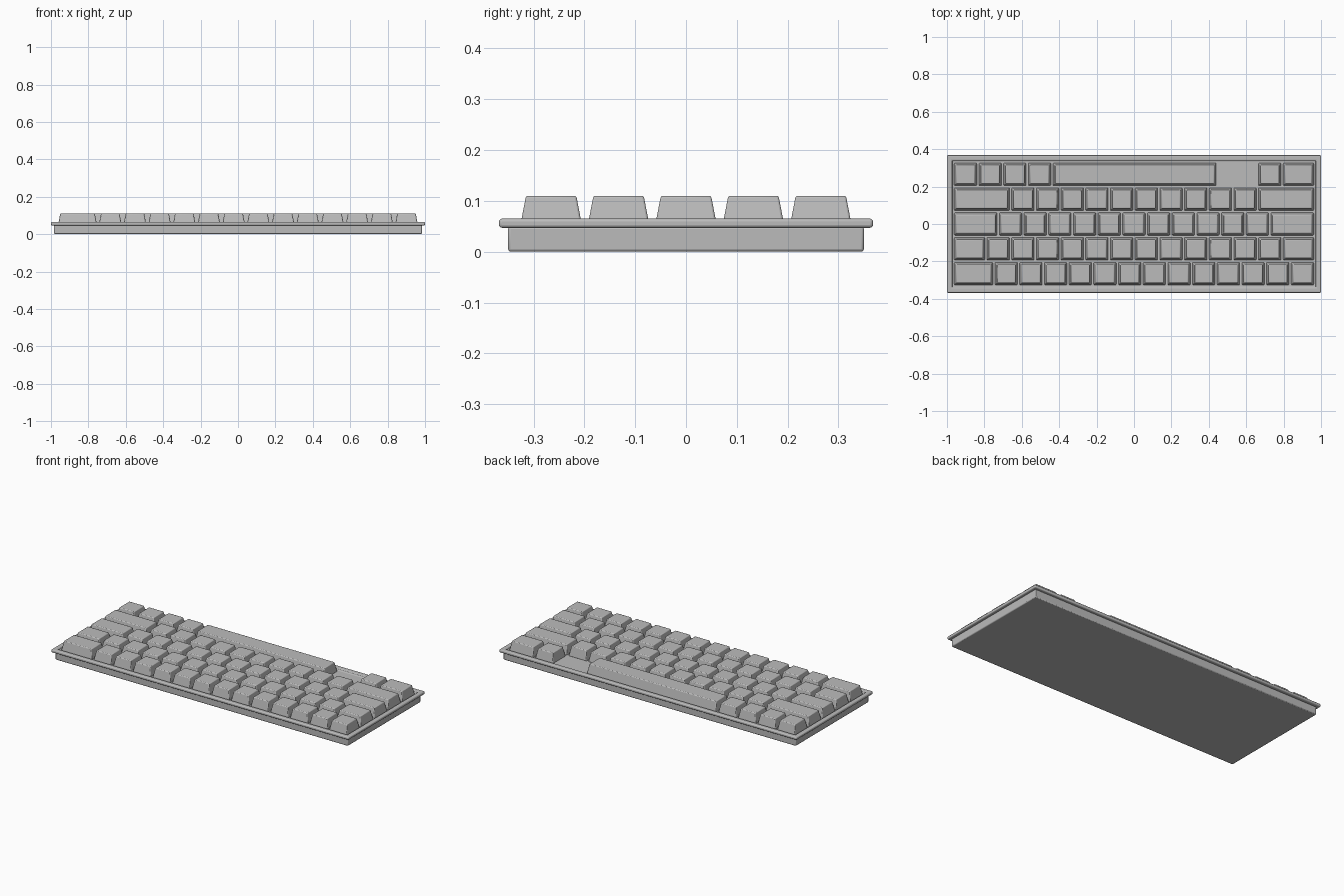
import bpy
import bmesh
from math import radians

cube = bpy.data.objects.get("Cube")
if cube:
    bpy.data.objects.remove(cube)

UNIT = 0.132          # key pitch
GAP = 0.014           # space between neighbouring keys
PLATE_Z = 0.052
KEY_TOP = 0.11
TAPER = 0.0095        # how far each key side leans in

grey = bpy.data.materials.new("plain grey")
grey.use_nodes = True
grey.diffuse_color = (0.5, 0.5, 0.5, 1)
grey.node_tree.nodes["Principled BSDF"].inputs["Base Color"].default_value = (0.5, 0.5, 0.5, 1)


def loft(name, sections, bevel, location=(0, 0, 0), segments=2):
    """Closed solid through stacked rectangles (half x, half y, z)."""
    bm = bmesh.new()
    rings = []
    for hx, hy, z in sections:
        corners = ((-hx, -hy), (hx, -hy), (hx, hy), (-hx, hy))
        rings.append([bm.verts.new((x, y, z)) for x, y in corners])
    bm.faces.new(rings[0][::-1])
    bm.faces.new(rings[-1])
    for low, high in zip(rings, rings[1:]):
        for i in range(4):
            j = (i + 1) % 4
            bm.faces.new((low[i], low[j], high[j], high[i]))
    mesh = bpy.data.meshes.new(name)
    bm.to_mesh(mesh)
    bm.free()
    mesh.materials.append(grey)
    obj = bpy.data.objects.new(name, mesh)
    obj.location = location
    bpy.context.collection.objects.link(obj)
    mod = obj.modifiers.new("rounded edges", "BEVEL")
    mod.width = bevel
    mod.segments = segments
    mod.limit_method = "ANGLE"
    mod.angle_limit = radians(30)
    return obj


# Lower case and the overhanging rim with its recessed plate
loft("lower_case", [(0.983, 0.35, 0), (0.983, 0.35, 0.05)], 0.005)
loft("rim_and_plate", [
    (1.0, 0.368, 0.047), (1.0, 0.368, 0.065),
    (0.972, 0.34, 0.065), (0.972, 0.34, PLATE_Z),
], 0.006, segments=3)

# Key widths per row from the front edge to the back; negative means empty space
rows = [
    ("front_row", [1.65] + [1] * 13),
    ("second_row", [1.325] + [1] * 12 + [1.325]),
    ("middle_row", [1.825] + [1] * 11 + [1.825]),
    ("fourth_row", [2.325] + [1] * 10 + [2.325]),
    ("back_row", [1] * 4 + [6.7, -1.625, 1, 1.325]),
]

# Tapered keycaps
for r, (row_name, widths) in enumerate(rows):
    x = -sum(abs(w) for w in widths) * UNIT / 2
    y = (r - 2) * UNIT * 1.005
    for k, w in enumerate(widths):
        span = abs(w) * UNIT
        if w > 0:
            hx, hy = (span - GAP) / 2, (UNIT - GAP) / 2
            name = "space_bar" if w > 6 else f"{row_name}_key_{k + 1}"
            loft(name, [
                (hx + 0.002, hy + 0.002, PLATE_Z - 0.002),
                (hx - TAPER, hy - TAPER, KEY_TOP),
            ], 0.004, (x + span / 2, y, 0))
        x += span

# Smooth the rounded edges while keeping the flats crisp
bpy.ops.object.select_all(action="DESELECT")
for obj in bpy.context.collection.objects:
    if obj.type == "MESH":
        obj.select_set(True)
        bpy.context.view_layer.objects.active = obj
bpy.ops.object.shade_smooth_by_angle(angle=radians(30))
